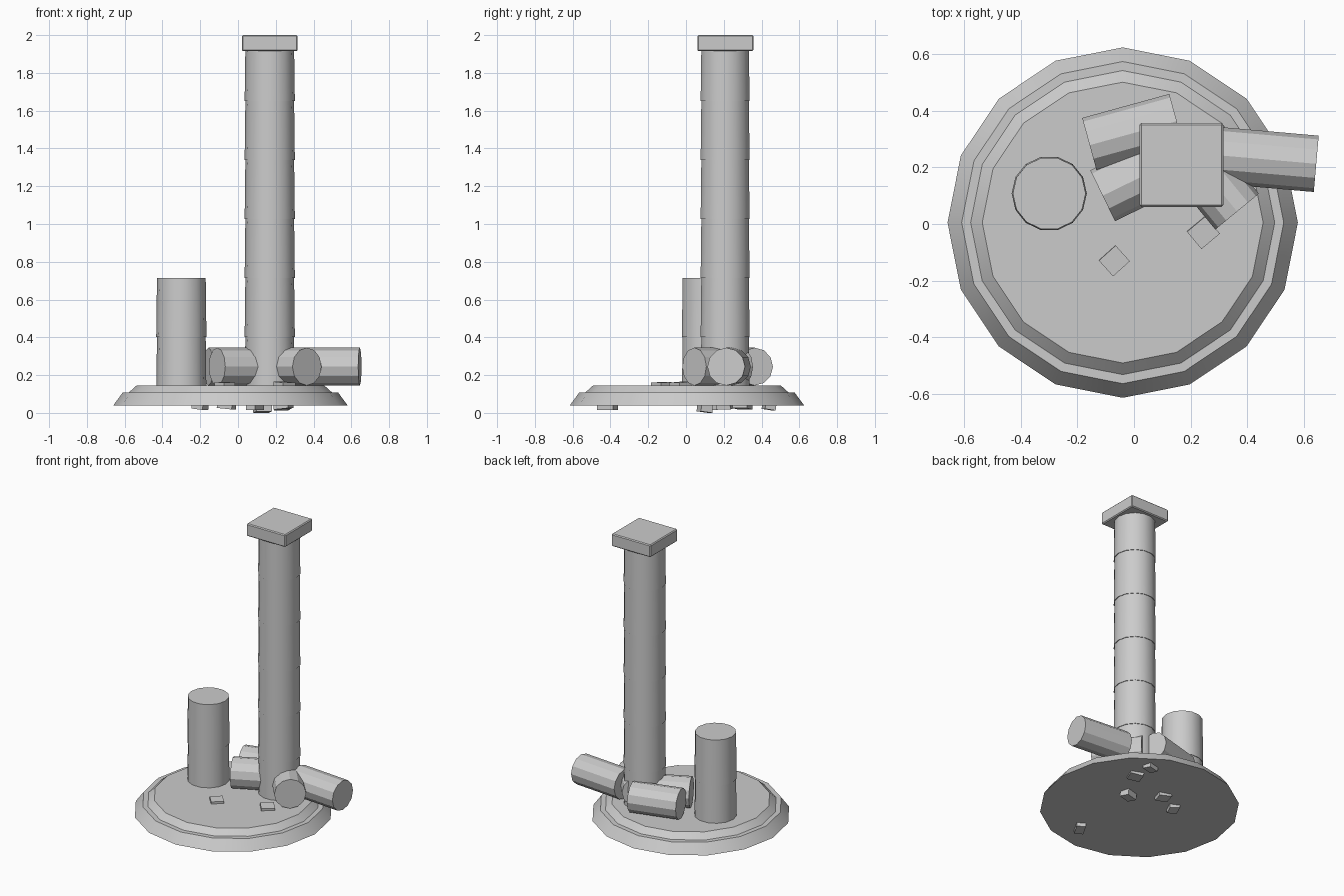
import bpy, bmesh, math, random
from mathutils import Matrix, Vector

if "Cube" in bpy.data.objects:
    bpy.data.objects.remove(bpy.data.objects["Cube"])

random.seed(4)
stone = bpy.data.materials.new("pale grey stone")
stone.diffuse_color = (0.6, 0.6, 0.6, 1)
stone.use_nodes = True
stone.node_tree.nodes["Principled BSDF"].inputs["Base Color"].default_value = stone.diffuse_color


def finish(name, bm, smooth=True):
    bmesh.ops.recalc_face_normals(bm, faces=bm.faces)
    mesh = bpy.data.meshes.new(name)
    bm.to_mesh(mesh)
    bm.free()
    mesh.materials.append(stone)
    obj = bpy.data.objects.new(name, mesh)
    bpy.context.collection.objects.link(obj)
    bpy.ops.object.select_all(action='DESELECT')
    obj.select_set(True)
    bpy.context.view_layer.objects.active = obj
    if smooth:
        bpy.ops.object.shade_smooth_by_angle(angle=math.radians(28))
    return obj


def frustum(bm, x, y, z0, z1, r0, r1, sides, turn=0.0):
    m = Matrix.Translation((x, y, (z0 + z1) / 2)) @ Matrix.Rotation(turn, 4, 'Z')
    bmesh.ops.create_cone(bm, cap_ends=True, segments=sides, radius1=r0,
                          radius2=r1, depth=z1 - z0, matrix=m)


def column(name, x, y, levels):
    # stacked drums, each slightly narrower at its top
    bm = bmesh.new()
    for z0, z1 in zip(levels, levels[1:]):
        frustum(bm, x, y, z0, z1, 0.133, 0.129, 14, math.pi / 2)
    return finish(name, bm)


def fallen_drum(name, end, angle, length):
    # horizontal drum: 'end' is the centre of the exposed end, 'angle' the way it faces
    bm = bmesh.new()
    a = math.radians(angle)
    c = Vector((end[0], end[1], 0.245)) - Vector((math.cos(a), math.sin(a), 0)) * length / 2
    m = Matrix.Translation(c) @ Matrix.Rotation(a, 4, 'Z') @ Matrix.Rotation(math.pi / 2, 4, 'Y')
    bmesh.ops.create_cone(bm, cap_ends=True, segments=12, radius1=0.1,
                          radius2=0.1, depth=length, matrix=m)
    return finish(name, bm, False)


def chip(name, x, y, z_low, size, turn, tilt):
    # small tilted block resting with its lowest corner at z_low
    bm = bmesh.new()
    m = (Matrix.Rotation(math.radians(turn), 4, 'Z') @ Matrix.Rotation(math.radians(tilt), 4, 'X')
         @ Matrix.Diagonal((*size, 1)))
    bmesh.ops.create_cube(bm, size=1, matrix=m)
    low = min(v.co.z for v in bm.verts)
    bmesh.ops.translate(bm, verts=bm.verts, vec=(x, y, z_low - low))
    return finish(name, bm, False)


# stepped round base
bm = bmesh.new()
frustum(bm, -0.04, 0.005, 0.04, 0.108, 0.62, 0.57, 16)
frustum(bm, -0.04, 0.005, 0.10, 0.145, 0.547, 0.497, 16)
finish("stepped_base", bm)

# standing columns
column("tall_column", 0.168, 0.207, [0.09, 0.402, 0.714, 1.026, 1.338, 1.65, 1.93])
column("broken_column", -0.30, 0.108, [0.09, 0.402, 0.714])

# square capital with a small bevel
bm = bmesh.new()
bmesh.ops.create_cube(bm, size=1, matrix=Matrix.Translation((0.168, 0.209, 1.9575))
                      @ Matrix.Diagonal((0.296, 0.296, 0.085, 1)))
bmesh.ops.bevel(bm, geom=bm.edges[:], offset=0.006, segments=1, affect='EDGES')
finish("square_capital", bm, False)

# fallen drums around the tall column
fallen_drum("fallen_drum_right", (0.645, 0.213), -5, 0.35)
fallen_drum("fallen_drum_back", (-0.157, 0.279), 195.4, 0.32)
fallen_drum("fallen_drum_left", (-0.111, 0.10), 206, 0.32)
fallen_drum("fallen_drum_front", (0.365, 0.044), -50.5, 0.32)

# rubble on the base
chip("rubble_top_left", -0.07, -0.13, 0.125, (0.08, 0.075, 0.035), 42, 3)
chip("rubble_top_right", 0.245, -0.03, 0.125, (0.085, 0.08, 0.035), 40, 4)

# rubble poking out under the base
under = [(0.235, 0.44), (0.24, 0.30), (0.13, 0.10), (-0.06, 0.21), (-0.20, 0.14), (0.09, -0.415)]
for i, (x, y) in enumerate(under):
    size = (random.uniform(0.07, 0.1), random.uniform(0.055, 0.085), 0.04)
    chip(f"rubble_under_{i + 1}", x, y, 0.0 if i == 2 else random.uniform(0.008, 0.02),
         size, random.uniform(0, 90), random.uniform(-10, 10))
